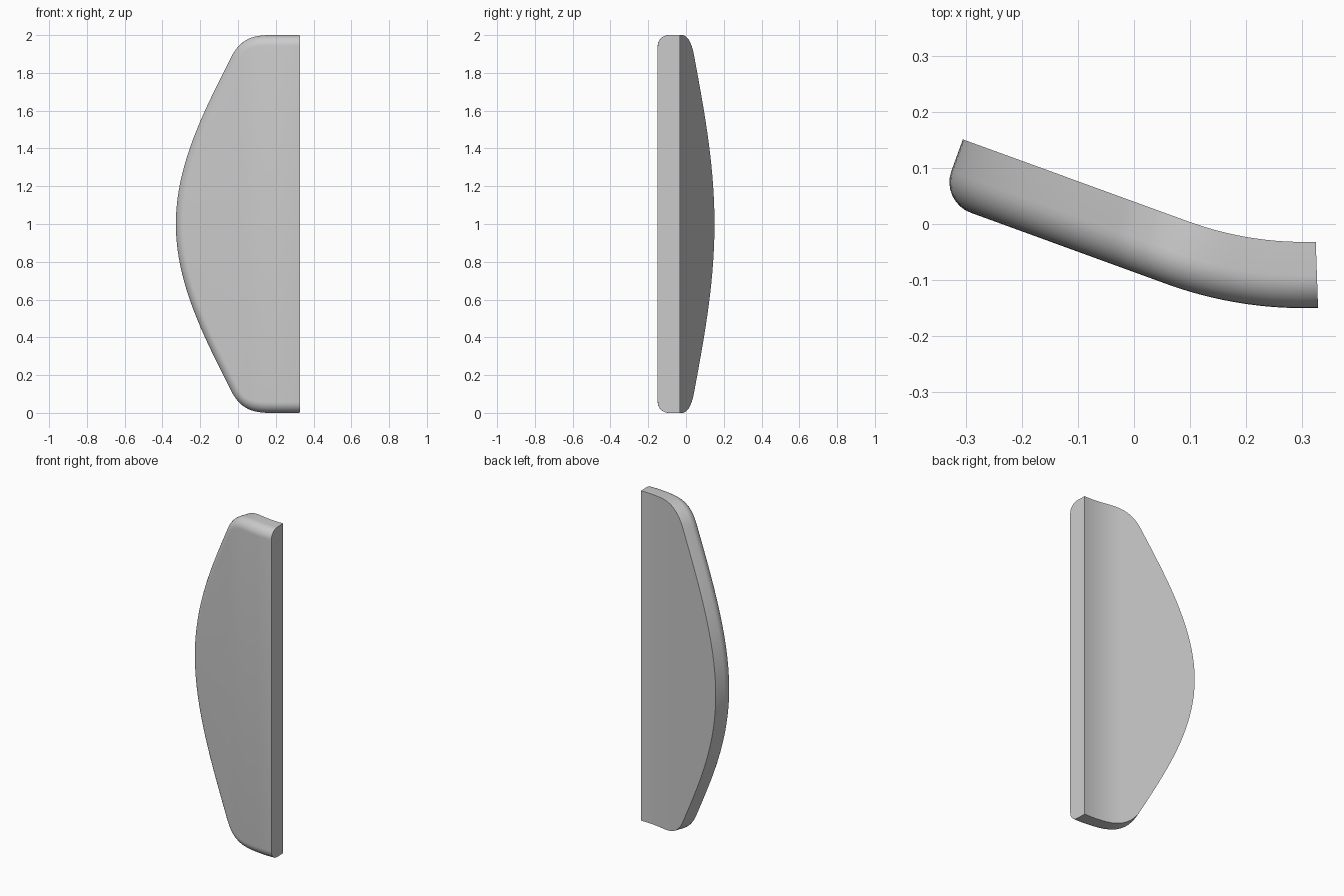
import bpy, bmesh, math
from mathutils import Vector

if "Cube" in bpy.data.objects:
    bpy.data.objects.remove(bpy.data.objects["Cube"])

THICK, FILLET = 0.118, 0.058
R, CX, CY = 0.60, 0.303, 0.568            # bend of the back face
A_END, A_LINE = math.radians(2), math.radians(-20)
ARC = (A_END - A_LINE) * R


def bezier(p, n):
    p = [Vector(q) for q in p]
    return [p[0]*(1-t)**3 + 3*p[1]*t*(1-t)**2 + 3*p[2]*t*t*(1-t) + p[3]*t**3
            for t in (i / n for i in range(n + 1))]


def unroll(x):
    """Distance along the back face from the straight edge."""
    x_line = CX + R * math.sin(A_LINE)
    if x < x_line:
        return ARC + (x_line - x) / math.cos(A_LINE)
    return (A_END - math.asin((x - CX) / R)) * R


def bend(s, z, d):
    """Place a flat point (s, z) at depth d on the bent plate."""
    a = max(A_LINE, A_END - s / R)
    extra = max(0, s - ARC)
    x = CX + (R + d) * math.sin(a) - extra * math.cos(a)
    y = CY - (R + d) * math.cos(a) - extra * math.sin(a)
    return (x, y, z)


# Upper half of the outline, from the straight edge to the tip
x_end = CX + R * math.sin(A_END)
top = [Vector((x_end + (0.18 - x_end) * i / 8, 2.0)) for i in range(8)]
top += bezier([(0.18, 2), (0.09, 2), (0.03, 1.97), (-0.013, 1.883)], 14)
top += bezier([(-0.013, 1.883), (-0.15, 1.61), (-0.305, 1.32), (-0.305, 1)], 28)[1:]
flat = [Vector((unroll(p.x), p.y)) for p in top]

# Outward directions in the flat pattern
outward = []
for i in range(len(flat)):
    t = flat[min(i + 1, len(flat) - 1)] - flat[max(i - 1, 0)]
    outward.append(Vector((-t.y, t.x)).normalized())
outward[0], outward[-1] = Vector((0, 1)), Vector((1, 0))

# Layers of (depth, inset): square back rim, rounded front rim
layers = [(0, 0)]
for k in range(9):
    a = math.pi / 2 * k / 8
    layers.append((THICK - FILLET + FILLET * math.sin(a), FILLET * (1 - math.cos(a))))

bm = bmesh.new()
rings = []
for d, inset in layers:
    pts = [p - o * inset for p, o in zip(flat, outward)]
    upper = [bm.verts.new(bend(p.x, p.y, d)) for p in pts]
    lower = [bm.verts.new(bend(p.x, 2 - p.y, d)) for p in pts[:-1]]
    rings.append(upper + lower[::-1])

# Rim
n = len(rings[0])
for a, b in zip(rings, rings[1:]):
    for i in range(n - 1):
        bm.faces.new((a[i], a[i + 1], b[i + 1], b[i]))
# Back and front faces as strips across the height
for ring in (rings[0], rings[-1]):
    for i in range(n // 2):
        quad = [ring[i], ring[i + 1], ring[n - 2 - i], ring[n - 1 - i]]
        bm.faces.new(list(dict.fromkeys(quad)))
# Flat straight edge
bm.faces.new([r[0] for r in rings] + [r[-1] for r in reversed(rings)])
bmesh.ops.recalc_face_normals(bm, faces=bm.faces)

mesh = bpy.data.meshes.new("curved_plate")
bm.to_mesh(mesh)
bm.free()
plate = bpy.data.objects.new("curved_plate", mesh)
bpy.context.collection.objects.link(plate)

mat = bpy.data.materials.new("grey")
mat.diffuse_color = (0.6, 0.6, 0.6, 1)
mat.use_nodes = True
mat.node_tree.nodes["Principled BSDF"].inputs["Base Color"].default_value = mat.diffuse_color
mesh.materials.append(mat)

bpy.context.view_layer.objects.active = plate
plate.select_set(True)
bpy.ops.object.shade_smooth_by_angle(angle=math.radians(30))
